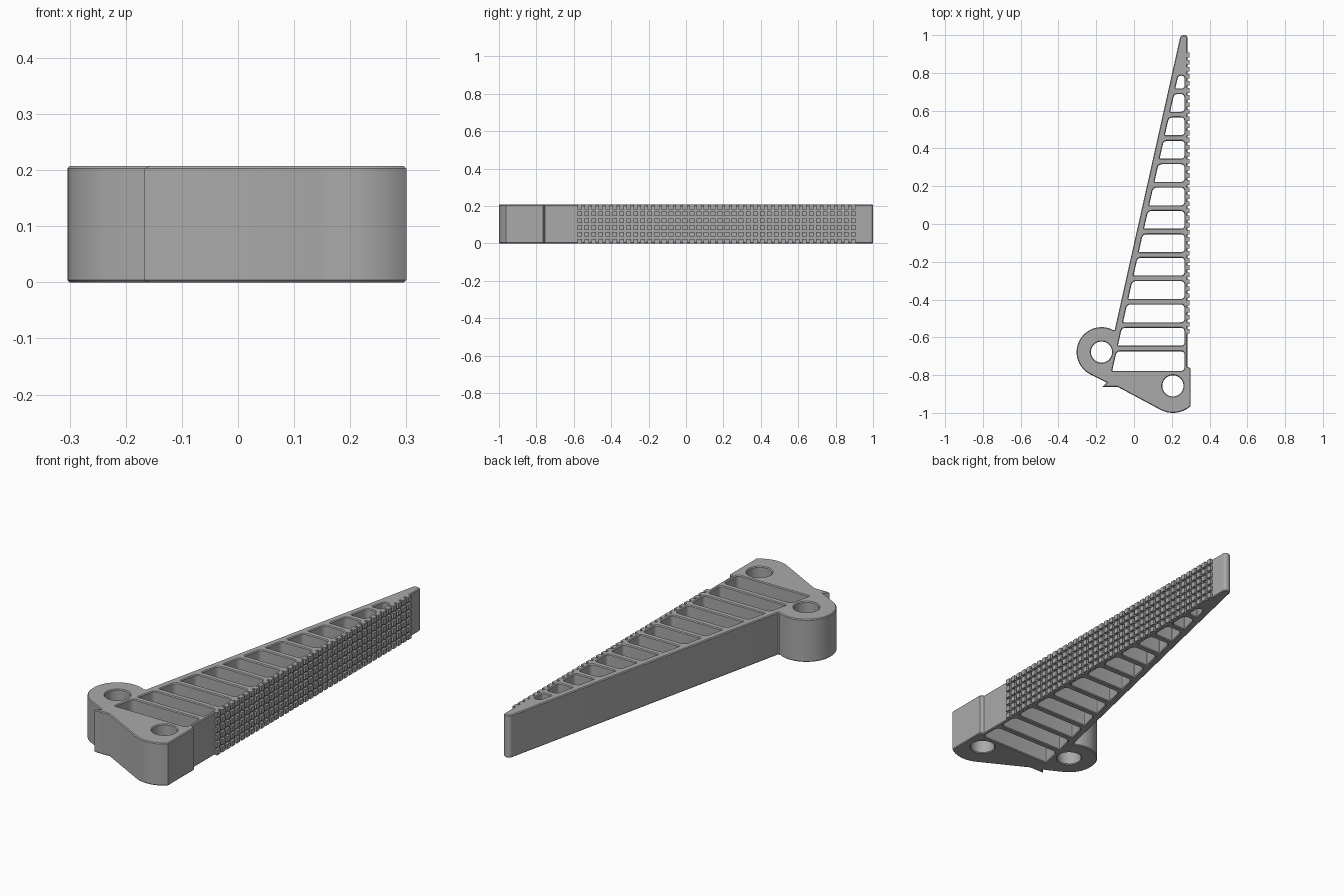
import bpy, bmesh, math
from mathutils import Vector, Matrix

cube = bpy.data.objects.get("Cube")
if cube:
    bpy.data.objects.remove(cube, do_unlink=True)

HEIGHT = 0.207
CHAMFER = 0.004

grey = bpy.data.materials.new("plain grey")
grey.use_nodes = True
grey.diffuse_color = (0.4, 0.4, 0.4, 1)
grey.node_tree.nodes["Principled BSDF"].inputs["Base Color"].default_value = (0.4, 0.4, 0.4, 1)


def arc(cx, cy, r, a0, a1, steps):
    angles = [math.radians(a0 + (a1 - a0) * i / steps) for i in range(steps + 1)]
    return [Vector((cx + r * math.cos(a), cy + r * math.sin(a))) for a in angles]


def rounded(corners, steps=5):
    """Polygon from (x, y, corner cut) with each corner softened."""
    pts = []
    n = len(corners)
    for i, (x, y, cut) in enumerate(corners):
        p = Vector((x, y))
        a = p + (Vector(corners[i - 1][:2]) - p).normalized() * cut
        b = p + (Vector(corners[(i + 1) % n][:2]) - p).normalized() * cut
        for k in range(steps + 1):
            t = k / steps
            pts.append(a * (1 - t) ** 2 + p * 2 * t * (1 - t) + b * t * t)
    return pts


def slope_x(y):
    """Outer edge of the slanted strut."""
    return 0.247 + (y - 1) * 0.2236


def finish(bm, name):
    mesh = bpy.data.meshes.new(name)
    bm.to_mesh(mesh)
    bm.free()
    mesh.materials.append(grey)
    obj = bpy.data.objects.new(name, mesh)
    bpy.context.collection.objects.link(obj)
    return obj


# Outer outline: pivot lobe, straight wall, tip, slanted strut, ring lobe, notch
lobe = arc(0.206, -0.86, 0.14, -117.5, -47.8, 18)
tip = rounded([(0.283, -0.755, 0), (0.283, 1.0, 0.018),
               (slope_x(1.0), 1.0, 0.016), (slope_x(-0.56), -0.56, 0)])
ring = arc(-0.172, -0.678, 0.132, 61.5, 242.5, 40)
notch = [Vector(p) for p in ((-0.145, -0.84), (-0.167, -0.862), (-0.087, -0.862))]
outline = lobe + [Vector((0.30, -0.765))] + tip + ring + notch

# Round bolt holes
loops = [outline]
for cx, cy in ((-0.172, -0.678), (0.206, -0.857)):
    loops.append(arc(cx, cy, 0.056, 0, 360, 40)[:-1])

# Ladder cells between the ribs
CELLS = 13
for k in range(CELLS):
    rib = -0.659 + 0.1238 * k
    low = -0.778 if k == 0 else rib - 0.1238 + 0.015
    high = 0.785 if k == CELLS - 1 else rib - 0.015
    soft = min(0.02, (0.267 - slope_x(high) - 0.035) * 0.45)
    loops.append(rounded([(slope_x(low) + 0.035, low, 0.005), (0.267, low, soft),
                          (0.267, high, soft), (slope_x(high) + 0.035, high, soft)]))

# Extrude the pierced profile with a fine chamfer
curve = bpy.data.curves.new("profile", "CURVE")
curve.dimensions = "2D"
curve.fill_mode = "BOTH"
curve.extrude = HEIGHT / 2 - CHAMFER
curve.bevel_depth = CHAMFER
curve.bevel_resolution = 0
curve.offset = -CHAMFER
for loop in loops:
    clean = [p for i, p in enumerate(loop) if (p - loop[i - 1]).length > 1e-4]
    spline = curve.splines.new("POLY")
    spline.points.add(len(clean) - 1)
    for point, p in zip(spline.points, clean):
        point.co = (p.x, p.y, 0, 1)
    spline.use_cyclic_u = True
helper = bpy.data.objects.new("profile", curve)
bpy.context.collection.objects.link(helper)
bpy.context.view_layer.update()
evaluated = helper.evaluated_get(bpy.context.evaluated_depsgraph_get())
solid = bpy.data.meshes.new_from_object(evaluated)
bpy.data.objects.remove(helper, do_unlink=True)

bm = bmesh.new()
bm.from_mesh(solid)
bpy.data.meshes.remove(solid)
bmesh.ops.translate(bm, verts=bm.verts, vec=(0, 0, HEIGHT / 2))
bmesh.ops.remove_doubles(bm, verts=bm.verts, dist=1e-5)
bmesh.ops.recalc_face_normals(bm, faces=bm.faces)
for face in bm.faces:
    face.material_index = 0
frame = finish(bm, "ribbed_frame")

# Grip studs along the straight wall
bm = bmesh.new()
COLUMNS, ROWS = 40, 6
for c in range(COLUMNS):
    for r in range(ROWS):
        place = Matrix.Translation((0.287, -0.568 + 0.0375 * c, 0.0125 + 0.0364 * r))
        bmesh.ops.create_cube(bm, size=1, matrix=place @ Matrix.Diagonal((0.016, 0.025, 0.025, 1)))
finish(bm, "grip_studs")

# Smooth the curved walls, keep the edges sharp
bpy.ops.object.select_all(action="DESELECT")
frame.select_set(True)
bpy.context.view_layer.objects.active = frame
bpy.ops.object.shade_smooth_by_angle(angle=math.radians(30))
